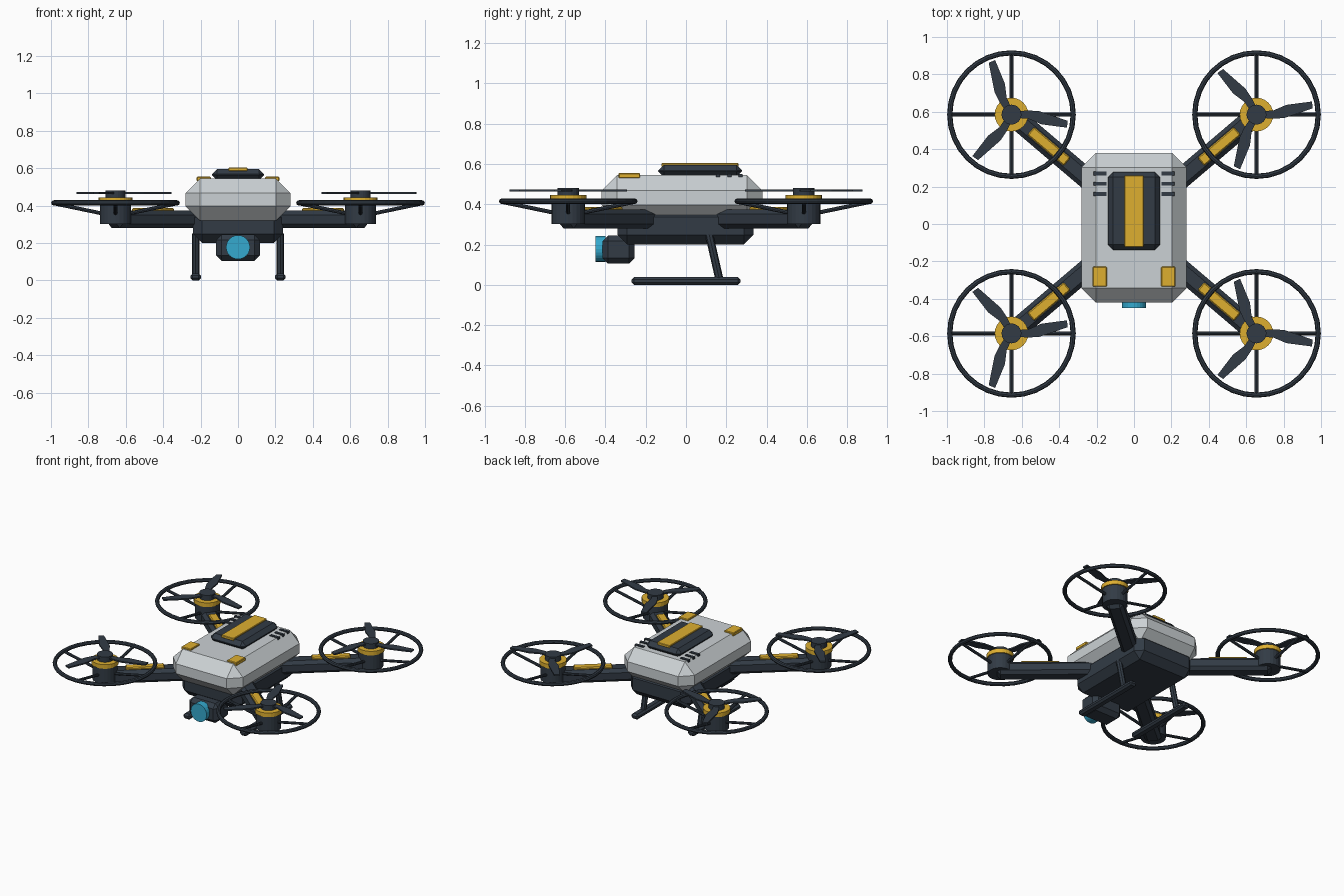
import bpy, bmesh
from math import pi, cos, sin, atan2, radians
from mathutils import Matrix, Vector

if "Cube" in bpy.data.objects:
    bpy.data.objects.remove(bpy.data.objects["Cube"])


def material(name, rgb):
    m = bpy.data.materials.new(name)
    m.diffuse_color = (*rgb, 1)
    m.use_nodes = True
    m.node_tree.nodes["Principled BSDF"].inputs["Base Color"].default_value = m.diffuse_color
    return m


LIGHT = material("light_shell", (0.60, 0.64, 0.66))
DARK = material("dark_frame", (0.032, 0.044, 0.06))
YELLOW = material("yellow_trim", (0.73, 0.43, 0.03))
CYAN = material("lens_blue", (0.035, 0.40, 0.62))


def finish(bm, name, mat, matrix=Matrix()):
    bmesh.ops.transform(bm, matrix=matrix, verts=bm.verts)
    bmesh.ops.recalc_face_normals(bm, faces=bm.faces)
    me = bpy.data.meshes.new(name)
    bm.to_mesh(me)
    bm.free()
    me.materials.append(mat)
    ob = bpy.data.objects.new(name, me)
    bpy.context.collection.objects.link(ob)
    return ob


def box(name, lo, hi, mat, bevel=0.0, matrix=Matrix()):
    """Chamfered box between two corners."""
    lo, hi = Vector(lo), Vector(hi)
    bm = bmesh.new()
    bmesh.ops.create_cube(bm, size=1, matrix=Matrix.Translation((lo + hi) / 2)
                          @ Matrix.Diagonal((*(hi - lo), 1)))
    if bevel:
        bmesh.ops.bevel(bm, geom=bm.edges[:], offset=bevel, segments=1,
                        affect='EDGES', profile=0.5)
    return finish(bm, name, mat, matrix)


def rod(name, a, b, r, mat, sides=24):
    """Cylinder between two points."""
    a, b = Vector(a), Vector(b)
    bm = bmesh.new()
    bmesh.ops.create_cone(bm, cap_ends=True, segments=sides, radius1=r, radius2=r,
                          depth=(b - a).length)
    q = (b - a).to_track_quat('Z', 'Y').to_matrix().to_4x4()
    return finish(bm, name, mat, Matrix.Translation((a + b) / 2) @ q)


def ring(name, centre, major, minor, mat, n=32, m=8):
    """Low-poly torus made by spinning a small polygon."""
    bm = bmesh.new()
    vs = [bm.verts.new((major + minor * cos(2 * pi * i / m), 0, minor * sin(2 * pi * i / m)))
          for i in range(m)]
    es = [bm.edges.new((vs[i], vs[(i + 1) % m])) for i in range(m)]
    bmesh.ops.spin(bm, geom=vs + es, cent=(0, 0, 0), axis=(0, 0, 1), angle=2 * pi,
                   steps=n, use_merge=True)
    bmesh.ops.remove_doubles(bm, verts=bm.verts, dist=1e-5)
    return finish(bm, name, mat, Matrix.Translation(centre))


def propeller(name, centre, hand):
    """Three flat swept blades; hand mirrors the sweep."""
    outline = [(0.03, -0.018), (0.09, -0.022), (0.15, -0.018), (0.30, 0.033),
               (0.297, 0.070), (0.16, 0.052), (0.09, 0.022), (0.03, 0.018)]
    bm = bmesh.new()
    for k in range(3):
        rot = Matrix.Rotation(hand * 2 * pi * k / 3, 3, 'Z')
        vs = [bm.verts.new(rot @ Vector((x, hand * y, -0.005))) for x, y in outline]
        top = bmesh.ops.extrude_face_region(bm, geom=[bm.faces.new(vs)])
        bmesh.ops.translate(bm, vec=(0, 0, 0.01),
                            verts=[g for g in top["geom"] if isinstance(g, bmesh.types.BMVert)])
    return finish(bm, name, DARK, Matrix.Translation(centre))


# Hull: upper shell, belly and battery pack
box("upper_shell", (-0.28, -0.42, 0.32), (0.28, 0.38, 0.545), LIGHT, 0.077)
box("belly", (-0.24, -0.34, 0.20), (0.24, 0.335, 0.385), DARK, 0.048)
box("battery_pack", (-0.14, -0.138, 0.535), (0.14, 0.278, 0.596), DARK, 0.028)
box("battery_stripe", (-0.05, -0.122, 0.585), (0.05, 0.26, 0.604), YELLOW, 0.003)

# Camera and lens
box("camera_body", (-0.117, -0.415, 0.105), (0.117, -0.255, 0.245), DARK, 0.028)
rod("camera_lens", (0, -0.40, 0.178), (0, -0.45, 0.178), 0.064, CYAN)

for sx, side in ((-1, "left"), (1, "right")):
    # Shell details
    for i in range(3):
        y = 0.16 + 0.055 * i
        box(f"{side}_vent_{i + 1}", (sx * 0.182 - 0.034, y - 0.01, 0.535),
            (sx * 0.182 + 0.034, y + 0.01, 0.551), DARK)
    box(f"{side}_front_pad", (sx * 0.183 - 0.038, -0.335, 0.53),
        (sx * 0.183 + 0.038, -0.228, 0.555), YELLOW, 0.004)

    # Landing gear
    box(f"{side}_skid", (sx * 0.226 - 0.028, -0.27, 0), (sx * 0.226 + 0.028, 0.27, 0.038),
        DARK, 0.012)
    rod(f"{side}_leg", (sx * 0.226, 0.115, 0.25), (sx * 0.226, 0.165, 0.03), 0.02, DARK, 8)

    for sy, end in ((-1, "front"), (1, "back")):
        name = f"{end}_{side}"
        mx, my = sx * 0.655, sy * 0.585

        # Arm with its yellow inlay, built along +x then turned
        start = Vector((sx * 0.19, sy * 0.19, 0))
        d = Vector((mx, my, 0)) - start
        turn = Matrix.Translation(start) @ Matrix.Rotation(atan2(d.y, d.x), 4, 'Z')
        box(f"{name}_arm", (-0.02, -0.055, 0.28), (d.length + 0.02, 0.055, 0.373), DARK, 0.022, turn)
        box(f"{name}_arm_inlay", (0.22, -0.028, 0.365), (0.475, 0.028, 0.387), YELLOW, 0.006, turn)

        # Motor, collar, hub and propeller
        rod(f"{name}_motor", (mx, my, 0.303), (mx, my, 0.42), 0.083, DARK)
        rod(f"{name}_motor_collar", (mx, my, 0.415), (mx, my, 0.445), 0.09, YELLOW)
        rod(f"{name}_hub", (mx, my, 0.44), (mx, my, 0.482), 0.053, DARK)
        propeller(f"{name}_propeller", (mx, my, 0.468), sx * sy)

        # Guard ring and its rising spokes
        ring(f"{name}_guard", (mx, my, 0.415), 0.330, 0.014, DARK)
        for k in range(4):
            c, s = cos(k * pi / 2), sin(k * pi / 2)
            rod(f"{name}_spoke_{k + 1}", (mx + 0.07 * c, my + 0.07 * s, 0.358),
                (mx + 0.33 * c, my + 0.33 * s, 0.412), 0.010, DARK, 8)
